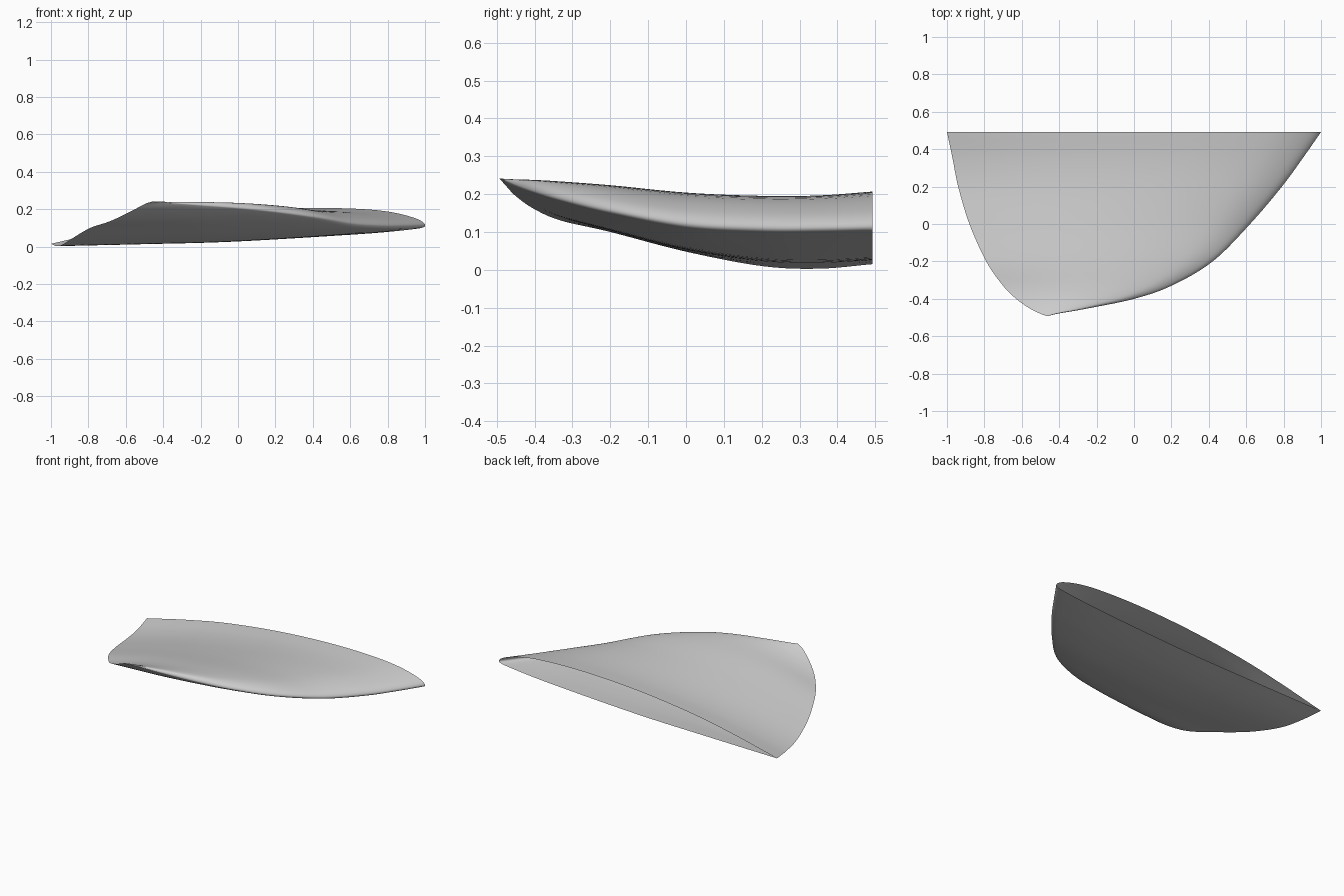
import bpy
import bmesh
import math
from mathutils import Vector

cube = bpy.data.objects.get("Cube")
if cube:
    bpy.data.objects.remove(cube, do_unlink=True)


def spline(points, steps):
    """Smooth curve through points of any dimension."""
    pts = [Vector(p) for p in points]
    pts = [2 * pts[0] - pts[1]] + pts + [2 * pts[-1] - pts[-2]]
    out = []
    for a, b, c, d in zip(pts, pts[1:], pts[2:], pts[3:]):
        for i in range(steps):
            t = i / steps
            out.append(b + t / 2 * (c - a + t * (2 * a - 5 * b + 4 * c - d
                                                 + t * (3 * (b - c) + d - a))))
    out.append(pts[-2])
    return out


def make_material(name, colour):
    mat = bpy.data.materials.new(name)
    mat.use_nodes = True
    mat.diffuse_color = colour
    mat.node_tree.nodes["Principled BSDF"].inputs["Base Color"].default_value = colour
    return mat


# Stations from open root to tip:
# y, trailing x, trailing z, leading x, leading z, upper bulge
stations = [
    (.493, -1, .015, 1, .11, .125),
    (.35, -.97, .003, .9, .107, .12),
    (.2, -.94, .01, .79, .107, .117),
    (0, -.88, .048, .62, .118, .107),
    (-.2, -.79, .1, .42, .155, .085),
    (-.33, -.7, .13, .2, .187, .063),
    (-.4, -.63, .16, 0, .208, .043),
    (-.45, -.56, .195, -.24, .225, .022),
    (-.48, -.5, .227, -.41, .237, .006),
    (-.493, -.46, .241, -.46, .241, 0),
]

# Section from trailing edge over the top, round the nose and back below:
# fraction of chord, fraction of bulge
section = [(0, 0), (.15, .44), (.3, .78), (.5, 1), (.7, 1), (.87, .78),
           (.97, .38), (1, 0), (.95, -.13), (.8, -.22), (.5, -.24),
           (.25, -.13), (0, 0)]

rows = spline(stations, 8)
loop = spline(section, 6)

# Wing shell, left open at the root
bm = bmesh.new()
grid = []
for y, tx, tz, lx, lz, bulge in rows:
    grid.append([bm.verts.new((tx + u * (lx - tx), y,
                               tz + u * (lz - tz) + h * bulge))
                 for u, h in loop])
for inner, outer in zip(grid, grid[1:]):
    for j in range(len(loop) - 1):
        bm.faces.new((inner[j], outer[j], outer[j + 1], inner[j + 1]))
bmesh.ops.remove_doubles(bm, verts=bm.verts, dist=1e-5)
bmesh.ops.recalc_face_normals(bm, faces=bm.faces)

mesh = bpy.data.meshes.new("wing_shell")
# Outward means the upper skin faces up
top = max(bm.faces, key=lambda f: abs(f.normal.z) * f.calc_area())
centre_z = sum(v.co.z for v in bm.verts) / len(bm.verts)
total = sum(f.normal.dot(f.calc_center_median() - Vector((0, 0, centre_z)))
            * f.calc_area() for f in bm.faces)
if total < 0:
    bmesh.ops.reverse_faces(bm, faces=bm.faces)
bm.to_mesh(mesh)
bm.free()
wing = bpy.data.objects.new("wing_shell", mesh)
bpy.context.collection.objects.link(wing)
mesh.materials.append(make_material("plain_grey", (.6, .6, .6, 1)))

bpy.context.view_layer.objects.active = wing
wing.select_set(True)
bpy.ops.object.shade_smooth_by_angle(angle=math.radians(50))
